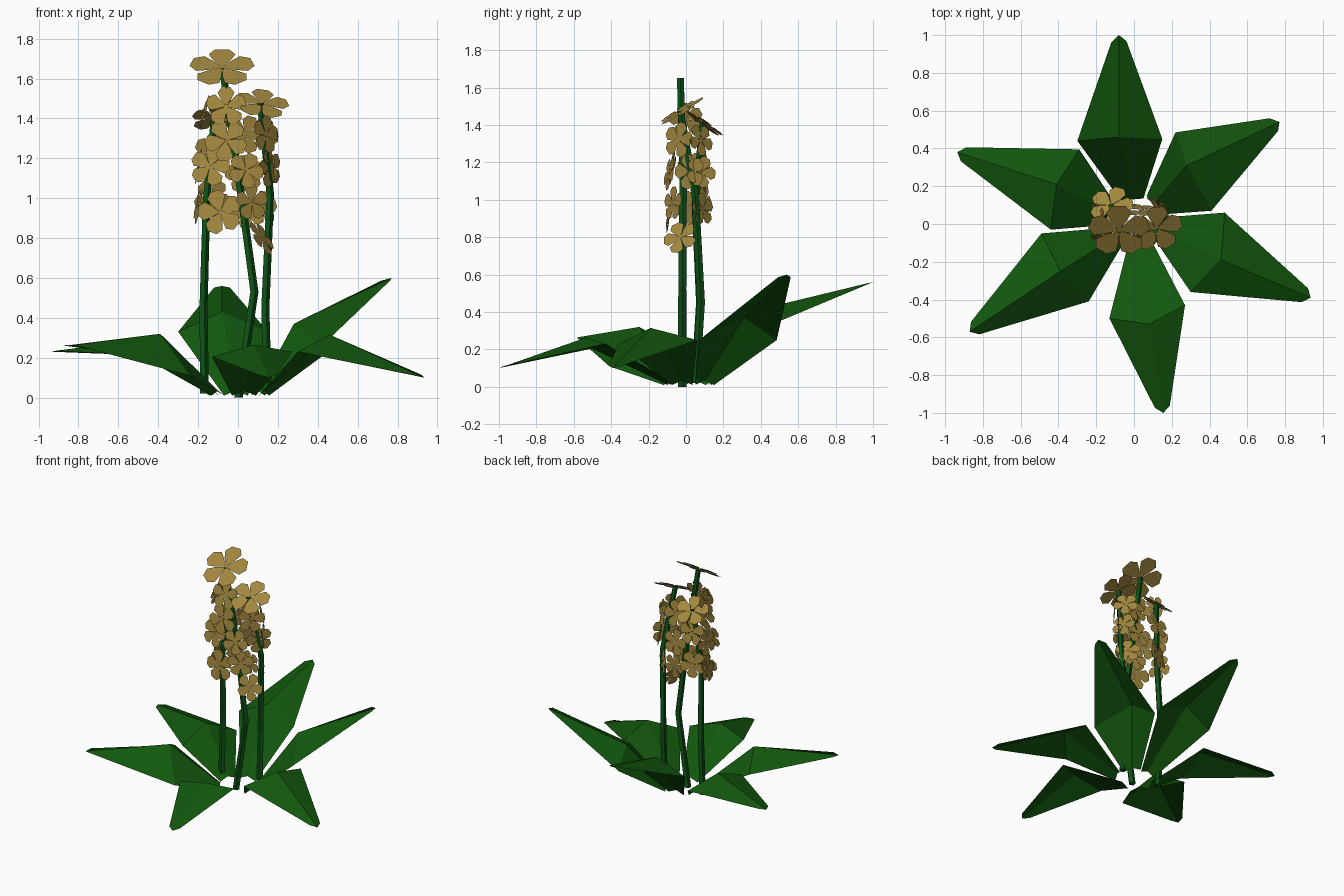
import bpy, math
from mathutils import Vector, Matrix


def material(name, rgb):
    m = bpy.data.materials.new(name)
    m.diffuse_color = (*rgb, 1)
    return m


LEAF = material("leaf_green", (0.006, 0.095, 0.004))
STEM = material("stem_green", (0.004, 0.085, 0.008))
PETAL = material("petal_tan", (0.36, 0.24, 0.047))


def make(name, verts, faces, mat):
    me = bpy.data.meshes.new(name)
    me.from_pydata([tuple(v) for v in verts], [], faces)
    me.materials.append(mat)
    ob = bpy.data.objects.new(name, me)
    bpy.context.collection.objects.link(ob)
    return ob


# Leaves: narrow base, wide folded middle, blunt tip
def leaf(name, base, left, ridge, right, tip):
    tip, ridge = Vector(tip), Vector(ridge)
    base = Vector((*base, 0.01))
    out = (tip - base).xy.normalized()
    side = Vector((-out.y, out.x, 0))
    back = (ridge - tip).normalized() * 0.035
    verts = [base + side * 0.06, base + Vector((0, 0, 0.025)), base - side * 0.06,
             Vector(left), ridge, Vector(right),
             tip + side * 0.04 + back, tip, tip - side * 0.04 + back]
    faces = [(0, 3, 4, 1), (1, 4, 5, 2), (3, 6, 7, 4), (4, 7, 8, 5)]
    make(name, verts, [f[::-1] for f in faces], LEAF)


leaf("leaf_back", (-0.01, 0.13), (-0.30, 0.44, 0.33), (-0.08, 0.46, 0.43), (0.15, 0.45, 0.33), (-0.08, 1.0, 0.56))
leaf("leaf_back_right", (0.10, 0.10), (0.22, 0.485, 0.25), (0.28, 0.31, 0.37), (0.41, 0.07, 0.25), (0.77, 0.54, 0.60))
leaf("leaf_front_right", (0.13, -0.02), (0.48, 0.06, 0.25), (0.46, -0.19, 0.315), (0.30, -0.36, 0.23), (0.935, -0.39, 0.10))
leaf("leaf_front", (0.03, -0.09), (0.27, -0.43, 0.23), (0.08, -0.53, 0.265), (-0.13, -0.50, 0.205), (0.155, -1.0, 0.10))
leaf("leaf_front_left", (-0.10, -0.07), (-0.24, -0.41, 0.11), (-0.39, -0.25, 0.32), (-0.49, -0.05, 0.21), (-0.87, -0.57, 0.26))
leaf("leaf_back_left", (-0.12, 0.05), (-0.44, -0.03, 0.21), (-0.41, 0.21, 0.30), (-0.29, 0.395, 0.205), (-0.935, 0.38, 0.23))


# Stems: five-sided tubes along a bent path
def stem(name, path, r=0.024, n=5):
    verts, faces = [], []
    for i, p in enumerate(path):
        rr = r * (1 - 0.2 * i / (len(path) - 1))
        for k in range(n):
            a = math.tau * k / n
            verts.append((p[0] + rr * math.cos(a), p[1] + rr * math.sin(a), p[2]))
    for i in range(len(path) - 1):
        for k in range(n):
            j = (k + 1) % n
            faces.append((i * n + k, i * n + j, i * n + n + j, i * n + n + k))
    faces += [tuple(range(n))[::-1], tuple(range(len(verts) - n, len(verts)))]
    make(name, verts, faces, STEM)


stem("stem_left", [(-0.17, 0.05, 0.02), (-0.175, 0.075, 0.45), (-0.16, 0.05, 0.98), (-0.12, 0.09, 1.41)])
stem("stem_middle", [(0.0, -0.02, 0.0), (0.08, -0.02, 0.53), (0.0, -0.015, 1.12), (-0.08, -0.03, 1.65)])
stem("stem_right", [(0.145, 0.05, 0.02), (0.135, 0.08, 0.45), (0.16, 0.05, 1.02), (0.11, -0.03, 1.475)])


# Flowers: five flat petals facing a compass heading and a lift angle
def flower(name, pos, heading, lift, size, spin=90):
    verts, faces = [(0, 0, 0)], []
    shape = [(0.38, -0.26), (0.72, -0.42), (1.0, -0.22), (1.0, 0.22), (0.72, 0.42), (0.38, 0.26)]
    for k in range(5):
        rot = Matrix.Rotation(math.tau * k / 5 + math.radians(spin), 3, 'Z')
        s = len(verts)
        verts += [rot @ Vector((x, y, 0)) * size for x, y in shape]
        faces.append((0, *range(s, s + 6)))
    h, l = math.radians(heading), math.radians(lift)
    n = Vector((math.cos(h) * math.cos(l), math.sin(h) * math.cos(l), math.sin(l)))
    u = Vector((-math.sin(h), math.cos(h), 0))
    basis = Matrix((u, n.cross(u), n)).transposed()
    make(name, [Vector(pos) + basis @ Vector(v) for v in verts], faces, PETAL)


# Large blooms on the stem tips
flower("top_flower_middle", (-0.08, -0.035, 1.655), -90, 55, 0.16)
flower("top_flower_right", (0.12, -0.025, 1.475), -75, 58, 0.135, 75)
flower("top_flower_left", (-0.12, 0.10, 1.405), 105, 55, 0.115)

# Side blooms: x, y, z, heading, lift, size
side_blooms = [
    (-0.06, -0.07, 1.46, -90, 15, 0.10), (-0.06, -0.10, 1.29, -90, 10, 0.105),
    (-0.14, -0.08, 1.16, -100, 12, 0.10), (-0.09, -0.09, 0.93, -95, 8, 0.11),
    (0.04, -0.09, 1.14, -75, 10, 0.09), (0.07, -0.07, 0.98, -60, 5, 0.09),
    (0.12, -0.03, 0.80, -25, 30, 0.095), (0.14, -0.04, 1.32, -40, 5, 0.095),
    (0.16, 0.02, 1.15, -35, 0, 0.095), (0.16, 0.08, 1.15, 25, 8, 0.085),
    (0.13, 0.09, 0.95, 50, 5, 0.085), (0.14, 0.08, 1.32, 45, 10, 0.085),
    (-0.17, 0.0, 1.43, 185, 15, 0.09), (-0.20, 0.04, 1.16, 175, 10, 0.09),
    (-0.20, 0.03, 0.96, 190, 10, 0.09), (-0.12, 0.10, 1.24, 95, 10, 0.095),
    (-0.13, 0.10, 1.0, 110, 5, 0.095), (0.03, 0.09, 1.12, 85, 8, 0.095),
    (0.04, 0.06, 1.32, 90, 10, 0.095), (0.05, 0.07, 0.93, 80, 0, 0.085),
]
for i, (x, y, z, head, lift, size) in enumerate(side_blooms):
    flower(f"side_flower_{i + 1}", (x, y, z), head, lift, size, 90 + (i * 29) % 72)
